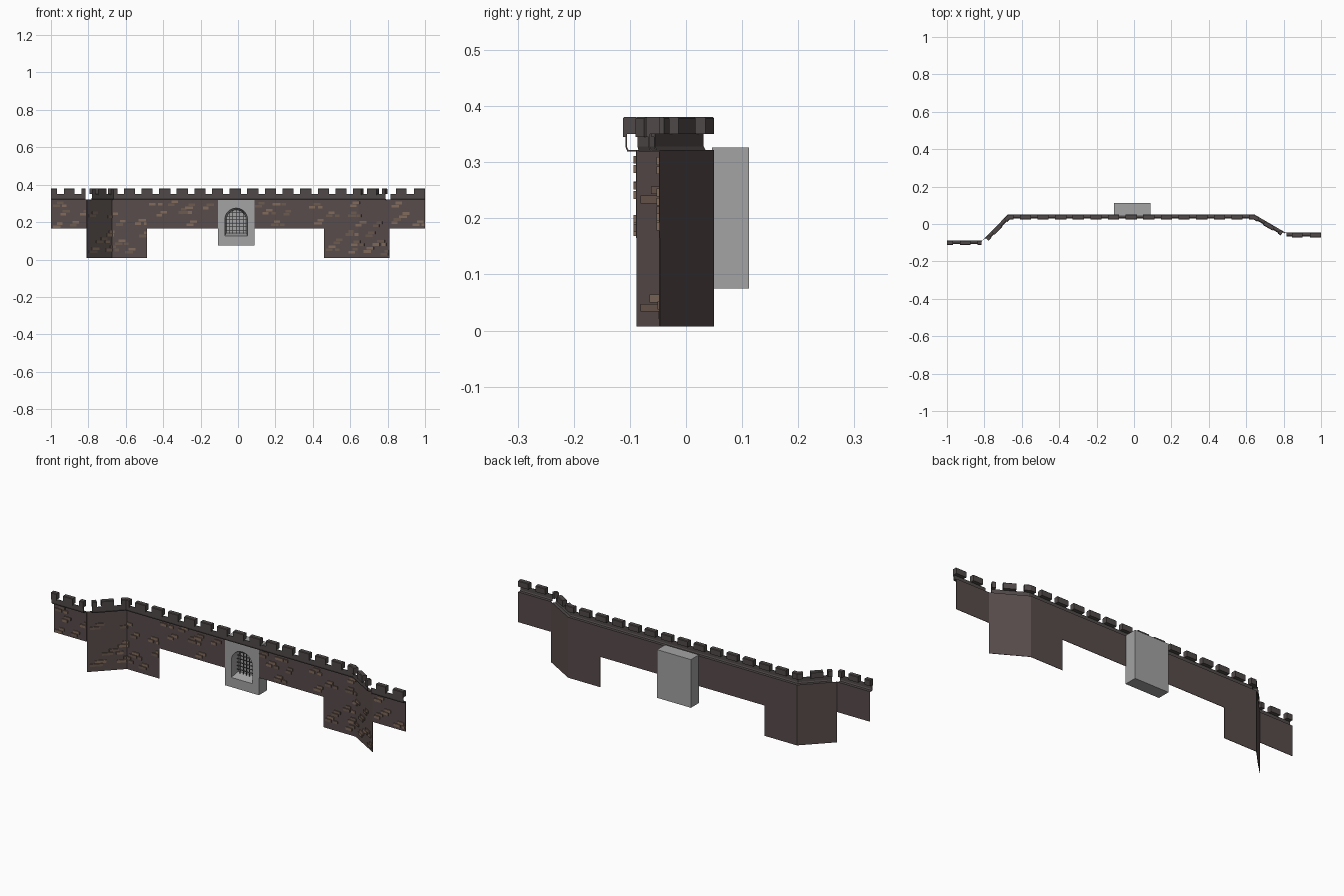
import bpy, bmesh, math, random
from mathutils import Vector

if "Cube" in bpy.data.objects:
    bpy.data.objects.remove(bpy.data.objects["Cube"])

random.seed(7)


def material(name, rgb):
    lin = [((c / 255 + 0.055) / 1.055) ** 2.4 for c in rgb]
    m = bpy.data.materials.new(name)
    m.diffuse_color = (*lin, 1)
    m.use_nodes = True
    m.node_tree.nodes["Principled BSDF"].inputs["Base Color"].default_value = m.diffuse_color
    return m


WALL = material("dark brown stone", (88, 76, 75))
CAP = material("dark grey stone", (80, 74, 73))
TAN = material("tan brick", (130, 107, 92))
UMBER = material("umber brick", (108, 90, 80))
GREY = material("light grey stone", (163, 163, 163))
IRON = material("iron", (78, 78, 80))

# Plan of the wall, left to right
PATH = [Vector(p) for p in ((-1, -0.087), (-0.81, -0.087), (-0.675, 0.05),
                            (0.645, 0.05), (0.81, -0.046), (1, -0.046))]


def segment(x):
    for i in range(len(PATH) - 1):
        if x <= PATH[i + 1].x:
            return i
    return len(PATH) - 2


def point(x):
    i = segment(x)
    a, b = PATH[i], PATH[i + 1]
    return a.lerp(b, (x - a.x) / (b.x - a.x))


def normal(x):
    i = segment(x)
    d = (PATH[i + 1] - PATH[i]).normalized()
    return Vector((d.y, -d.x))


def sweep(bm, x0, x1, profile):
    """Run a closed (forward, z) profile along the plan from x0 to x1, mitred."""
    e = 1e-4
    stops = [(x0, normal(x0 + e))]
    for c in PATH[1:-1]:
        if x0 + e < c.x < x1 - e:
            n1, n2 = normal(c.x - e), normal(c.x + e)
            stops.append((c.x, (n1 + n2) / (1 + n1.dot(n2))))
    stops.append((x1, normal(x1 - e)))
    rings = []
    for x, n in stops:
        p = point(x)
        rings.append([bm.verts.new((p.x + n.x * f, p.y + n.y * f, z)) for f, z in profile])
    k = len(profile)
    for a, b in zip(rings, rings[1:]):
        for j in range(k):
            bm.faces.new((a[j], a[(j + 1) % k], b[(j + 1) % k], b[j]))
    bm.faces.new(rings[0])
    bm.faces.new(rings[-1][::-1])


def finish(bm, name, mat):
    bmesh.ops.recalc_face_normals(bm, faces=bm.faces)
    me = bpy.data.meshes.new(name)
    bm.to_mesh(me)
    bm.free()
    me.materials.append(mat)
    ob = bpy.data.objects.new(name, me)
    bpy.context.collection.objects.link(ob)
    return ob


def box_profile(f0, f1, z0, z1):
    return [(f0, z0), (f1, z0), (f1, z1), (f0, z1)]


def add_box(bm, lo, hi):
    r = bmesh.ops.create_cube(bm, size=1)
    for v in r["verts"]:
        v.co = [lo[i] if v.co[i] < 0 else hi[i] for i in range(3)]


# Thin wall panels: tall at the towers, short elsewhere; gap for the gate
PANELS = [(-1, -0.81, 0.165), (-0.81, -0.487, 0.007), (-0.487, -0.1, 0.165),
          (0.08, 0.46, 0.165), (0.46, 0.81, 0.007), (0.81, 1, 0.165)]
bm = bmesh.new()
for x0, x1, z0 in PANELS:
    sweep(bm, x0, x1, box_profile(0, 0.002, z0, 0.322))
finish(bm, "wall_panels", WALL)

# Parapet band with a flared foot and a ledge behind, open at the two outer corners
RUNS = [(-1, -0.815), (-0.795, 0.798), (0.815, 1)]
BAND = [(0, 0.319), (0, 0.322), (0.0155, 0.322), (0.0185, 0.328), (0.0185, 0.351),
        (0.021, 0.351), (0.021, 0.328), (0.0175, 0.319)]
bm = bmesh.new()
for x0, x1 in RUNS:
    sweep(bm, x0, x1, BAND)
finish(bm, "parapet_band", CAP)

# Merlons with a front lip and chamfered top
MERLON = [(0, 0.35), (0, 0.378), (0.003, 0.381), (0.0225, 0.381), (0.0255, 0.378),
          (0.0255, 0.345), (0.019, 0.345), (0.019, 0.35)]
spans = [(-1, -0.968), (-0.93, -0.875), (-0.837, -0.815),
         (-0.795, -0.78), (-0.7635, -0.7215), (-0.696, -0.645),
         (0.615, 0.671), (0.7015, 0.7535), (0.782, 0.798),
         (0.845, 0.9), (0.942, 1)]
spans += [(-0.015 + 0.0943 * k - 0.03, -0.015 + 0.0943 * k + 0.03) for k in range(-6, 7)]
bm = bmesh.new()
for x0, x1 in spans:
    sweep(bm, x0, x1, MERLON)
finish(bm, "merlons", CAP)

# Small clusters of raised bricks scattered over the front
meshes = {"tan_bricks": (bmesh.new(), TAN), "umber_bricks": (bmesh.new(), UMBER)}


def brick(x, z, w, x0, x1, z0):
    a, b = max(x, x0 + 0.002), min(x + w, x1 - 0.002)
    if b - a > 0.012 and z > z0 + 0.002 and z + 0.014 < 0.318:
        target = random.choice(list(meshes.values()))[0]
        sweep(target, a, b, box_profile(0.001, 0.0065, z, z + 0.014))


for x0, x1, z0 in PANELS:
    rows = [0.175, 0.23, 0.275] if z0 > 0.1 else [0.03, 0.08, 0.125, 0.18, 0.23, 0.28]
    for r, row in enumerate(rows):
        x = x0 + 0.01 + 0.04 * (r % 2)
        while x < x1 - 0.03:
            if random.random() < 0.62:
                z = row + random.uniform(-0.01, 0.016)
                brick(x, z, random.uniform(0.03, 0.045), x0, x1, z0)
                brick(x + random.uniform(0.012, 0.026), z + 0.0165,
                      random.uniform(0.028, 0.04), x0, x1, z0)
                if random.random() < 0.4:
                    brick(x + 0.048, z, 0.024, x0, x1, z0)
            x += random.uniform(0.085, 0.12)
for name, (b, mat) in meshes.items():
    finish(b, name, mat)

# Gate block with a splayed arched recess
CX = -0.0095
bm = bmesh.new()
add_box(bm, (-0.107, 0.046, 0.075), (0.088, 0.1125, 0.326))
gate = finish(bm, "gate_block", GREY)


def arch(w, z0, spring, y):
    pts = [(CX - w, y, z0), (CX + w, y, z0)]
    return pts + [(CX + w * math.cos(math.pi * i / 12), y, spring + w * math.sin(math.pi * i / 12))
                  for i in range(13)]


bm = bmesh.new()
rings = [[bm.verts.new(p) for p in arch(*a)]
         for a in ((0.0615, 0.1245, 0.214, 0.044), (0.053, 0.142, 0.212, 0.092))]
n = len(rings[0])
for j in range(n):
    bm.faces.new((rings[0][j], rings[0][(j + 1) % n], rings[1][(j + 1) % n], rings[1][j]))
bm.faces.new(rings[0])
bm.faces.new(rings[1][::-1])
cutter = finish(bm, "gate_cutter", GREY)
cutter.hide_render = True
mod = gate.modifiers.new("recess", "BOOLEAN")
mod.operation = "DIFFERENCE"
mod.solver = "EXACT"
mod.object = cutter
bpy.context.view_layer.objects.active = gate
bpy.ops.object.modifier_apply(modifier="recess")
bpy.data.objects.remove(cutter)

# Iron grille inside the recess
bm = bmesh.new()
W, SPRING, T = 0.054, 0.212, 0.0016
for i in range(-2, 3):
    dx = i * 0.0185
    top = SPRING + math.sqrt(W * W - dx * dx)
    add_box(bm, (CX + dx - T, 0.082, 0.138), (CX + dx + T, 0.0855, top))
for i in range(6):
    z = 0.157 + i * 0.0185
    half = W if z < SPRING else math.sqrt(W * W - (z - SPRING) ** 2)
    add_box(bm, (CX - half, 0.0825, z - T), (CX + half, 0.085, z + T))
finish(bm, "gate_grille", IRON)
